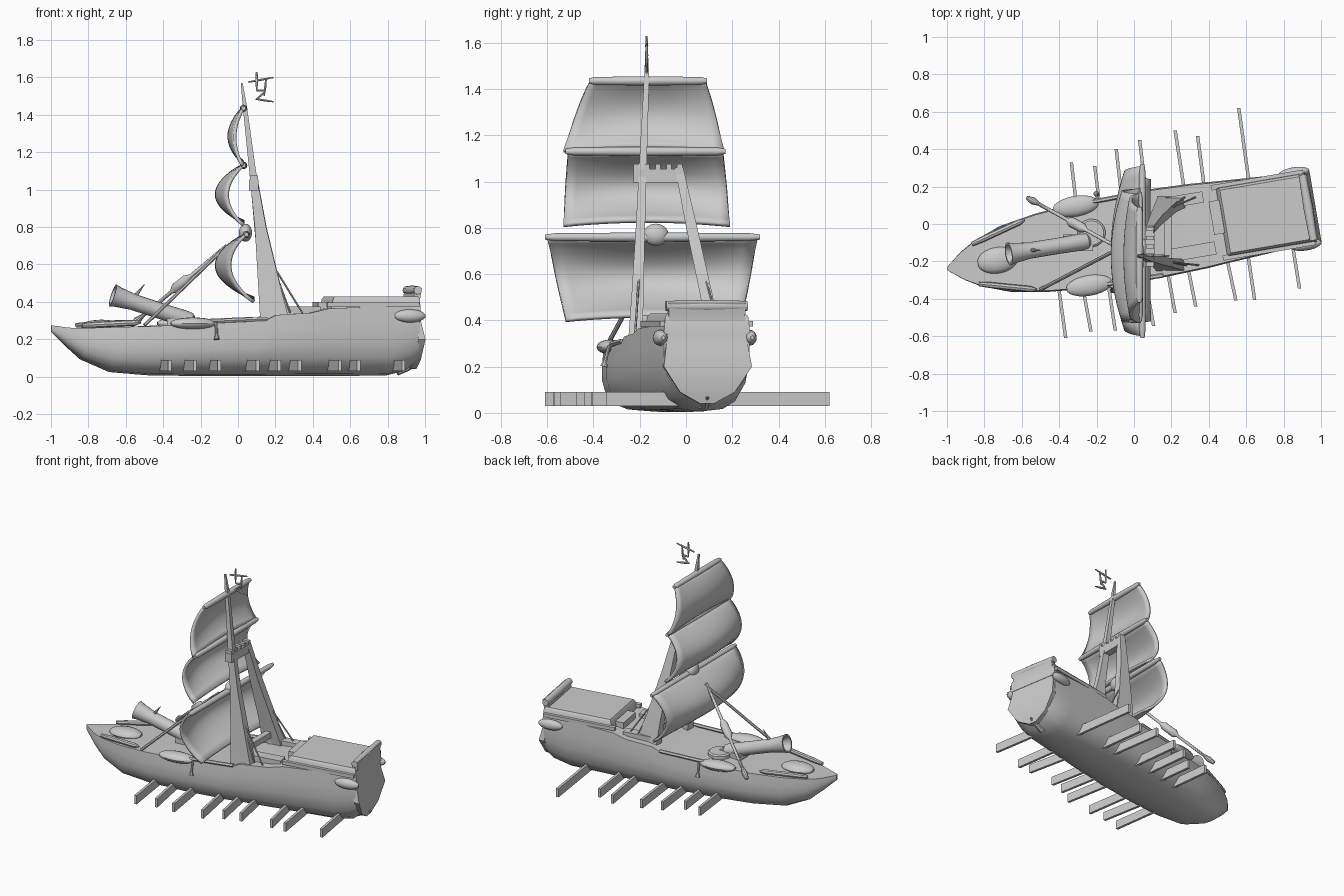
import bpy, bmesh, math
from mathutils import Matrix, Vector

if "Cube" in bpy.data.objects:
    bpy.data.objects.remove(bpy.data.objects["Cube"])

# Ship axis is turned slightly about z: local u runs bow to stern, v to the far side
SHIP = Matrix.Translation((0, -0.07, 0)) @ Matrix.Rotation(math.radians(9.65), 4, 'Z')
WORLD = Matrix.Identity(4)


def build(name, verts, faces, mat=WORLD, angle=35):
    me = bpy.data.meshes.new(name)
    me.from_pydata([mat @ Vector(v) for v in verts], [], faces)
    bm = bmesh.new()
    bm.from_mesh(me)
    bmesh.ops.recalc_face_normals(bm, faces=bm.faces)
    bm.to_mesh(me)
    bm.free()
    ob = bpy.data.objects.new(name, me)
    bpy.context.collection.objects.link(ob)
    bpy.ops.object.select_all(action='DESELECT')
    ob.select_set(True)
    bpy.context.view_layer.objects.active = ob
    bpy.ops.object.shade_smooth_by_angle(angle=math.radians(angle))
    return ob


def loft(name, rings, mat=WORLD):
    n = len(rings[0])
    verts = [p for r in rings for p in r]
    faces = [(i * n + j, i * n + (j + 1) % n, (i + 1) * n + (j + 1) % n, (i + 1) * n + j)
             for i in range(len(rings) - 1) for j in range(n)]
    faces += [tuple(range(n)), tuple(range(len(verts) - n, len(verts)))]
    return build(name, verts, faces, mat)


def rod(name, a, b, profile, mat=WORLD, n=12):
    """Round body from a to b; profile = (fraction along, radius) pairs."""
    a, b = Vector(a), Vector(b)
    q = (b - a).to_track_quat('Z', 'Y')
    rings = [[a + (b - a) * t + q @ Vector((r * math.cos(k * math.tau / n), r * math.sin(k * math.tau / n), 0))
              for k in range(n)] for t, r in profile]
    return loft(name, rings, mat)


def rect(z, x, y, hx, hy):
    return [(x - hx, y - hy, z), (x + hx, y - hy, z), (x + hx, y + hy, z), (x - hx, y + hy, z)]


def box(name, c, h, mat=WORLD):
    x, y, z = c
    return loft(name, [rect(z - h[2], x, y, h[0], h[1]), rect(z + h[2], x, y, h[0], h[1])], mat)


def blob(name, c, h, mat=WORLD):
    rings = []
    for i in range(1, 12):
        f = math.pi * i / 12
        rings.append([(c[0] - h[0] * math.cos(f), c[1] + h[1] * math.sin(f) * math.cos(k * math.tau / 16),
                       c[2] + h[2] * math.sin(f) * math.sin(k * math.tau / 16)) for k in range(16)])
    return loft(name, rings, mat)


# Hull: stations of (u, half width, keel z, deck z)
STATIONS = [(-1.014, .008, .24, .275), (-.93, .075, .16, .262), (-.85, .122, .09, .26), (-.7, .178, .025, .265),
            (-.5, .212, .008, .27), (-.25, .234, .004, .282), (.05, .24, .004, .296), (.13, .238, .004, .31),
            (.17, .237, .004, .33), (.36, .23, .004, .342), (.46, .222, .004, .365), (.8, .2, .006, .378),
            (.9, .193, .03, .382), (.955, .188, .075, .385)]
HALF = [(.97, 1), (1, .75), (1, .5), (.92, .28), (.75, .12), (.48, .03)]
rings = []
for u, w, k, t in STATIONS:
    side = [(u, w * a, k + (t - k) * b) for a, b in HALF]
    rings.append(side + [(u, 0, k)] + [(x, -y, z) for x, y, z in reversed(side)])
loft("hull", rings, SHIP)

# Stern castle with rim, and its front step
loft("stern_castle", [rect(.34, .715, 0, .245, .19), rect(.415, .72, 0, .235, .182),
                      rect(.43, .72, 0, .225, .17)], SHIP)
box("castle_step", (.46, .03, .37), (.035, .09, .03), SHIP)

# Curved transom board
TR = [(.04, .955, .03), (.09, .965, .12), (.2, .978, .193), (.3, .955, .178), (.38, .947, .165), (.44, .957, .168),
      (.475, .962, .17)]
loft("transom", [rect(z, x - .012, 0, .018, w) for z, x, w in TR], SHIP)
rod("transom_cap", (.945, -.178, .462), (.945, .178, .462), [(0, .022), (.5, .026), (1, .022)], SHIP)
rod("skeg", (.86, 0, .03), (.98, 0, .07), [(0, .025), (.5, .02), (1, .004)], SHIP, 8)

# Mirrored fittings: galleries, rails, small boats
for s, side in ((1, "far"), (-1, "near")):
    blob("stern_gallery_" + side, (.9, s * .195, .325), (.085, .03, .035), SHIP)
    rod("waist_rail_" + side, (-.32, s * .222, .29), (.12, s * .228, .31), [(0, .012), (1, .012)], SHIP, 6)
    rod("bow_rail_" + side, (-.86, s * .108, .275), (-.56, s * .19, .29),
        [(0, .012), (.2, .016), (.9, .016), (1, .006)], SHIP, 8)
    blob("side_boat_" + side, (-.28, s * .215, .285), (.125, .055, .032), SHIP)
    rod("davit_" + side, (-.16, s * .262, .2), (-.16, s * .24, .29), [(0, .016), (.3, .008), (1, .008)], SHIP, 8)
    box("castle_rail_" + side, (.7, s * .19, .385), (.25, .014, .012), SHIP)

# Deck details
blob("bow_hatch", (-.74, 0, .27), (.11, .07, .035), SHIP)
rod("round_hatch", (-.22, .06, .27), (-.22, .06, .31), [(0, .075), (.8, .075), (1, .065)], SHIP, 20)
box("near_locker", (.3, -.13, .35), (.12, .035, .025), SHIP)
box("far_locker", (.3, .15, .35), (.1, .03, .02), SHIP)

# Deck gun with flared hollow mouth
rod("deck_gun", (-.24, -.09, .295), (-.67, -.16, .435),
    [(0, .03), (.03, .042), (.1, .045), (.4, .043), (.75, .044), (.93, .054), (1, .062), (1, .05), (.75, .03)],
    n=20)
rod("gun_spike", (-.55, -.14, .43), (-.5, -.14, .495), [(0, .012), (1, .002)], n=8)
box("gun_carriage", (-.3, -.1, .29), (.08, .045, .025))

# Two-legged mast
loft("main_mast", [rect(*r) for r in [(.28, .2, -.22, .08, .032), (.5, .165, -.21, .058, .026),
     (.8, .12, -.197, .03, .02), (1.1, .078, -.185, .018, .016), (1.45, .036, -.17, .011, .011),
     (1.57, .02, -.17, .005, .005)]])
loft("mast_leg", [rect(*r) for r in [(.28, .21, .125, .08, .03), (.5, .17, .09, .055, .027),
     (.8, .12, .025, .033, .024), (1.06, .085, -.03, .02, .018)]])
box("mast_bridge", (.085, -.12, 1.025), (.025, .108, .03))
for i in range(5):
    box("bridge_tooth", (.085, -.215 + i * .047, 1.063), (.022, .011, .012))
box("mast_brace", (.18, -.05, .4), (.02, .16, .02))
blob("yard_block", (.04, -.13, .77), (.035, .055, .048))

# Shrouds behind the legs
for y0, y1 in ((-.2, -.22), (.07, .15)):
    for x0, x1 in ((.17, .28), (.16, .345)):
        rod("shroud", (x0, y0, .64), (x1, y1, .34), [(0, .005), (1, .005)], n=6)


# Billowing sails: rows of (z, left y, right y), bulge towards the bow
def sail(name, z1, z0, top, bottom, x1, x0, bulge, power):
    nu, nt = 16, 16
    verts, faces = [], []
    for i in range(nt + 1):
        t = i / nt
        k = t ** power
        left, right = top[0] + (bottom[0] - top[0]) * k, top[1] + (bottom[1] - top[1]) * k
        for j in range(nu + 1):
            f = j / nu
            s = 2 * f - 1
            x = x1 + (x0 - x1) * t - bulge * math.sin(math.pi * t) ** .8 * (.6 + .4 * (1 - s * s))
            verts.append((x, left + (right - left) * f, z1 + (z0 - z1) * t + .02 * t * t * (1 - s * s)))
    for i in range(nt):
        for j in range(nu):
            a = i * (nu + 1) + j
            faces.append((a, a + 1, a + nu + 2, a + nu + 1))
    ob = build(name, verts, faces, angle=60)
    m = ob.modifiers.new("thickness", 'SOLIDIFY')
    m.thickness, m.offset = .018, 0
    rod(name + "_yard", (x1, top[0] - .01, z1), (x1, top[1] + .01, z1),
        [(0, .011), (.05, .017), (.5, .02), (.95, .017), (1, .011)])


sail("upper_sail", 1.435, 1.13, (-.41, .08), (-.53, .165), .03, .025, .075, .8)
sail("middle_sail", 1.13, .81, (-.51, .16), (-.53, .19), .03, .03, .145, 1)
sail("lower_sail", .76, .4, (-.6, .31), (-.52, .24), .045, .085, .18, 1)

# Forestays with a pulley block
rod("far_stay", (-.06, -.14, .7), (-.57, .14, .275),
    [(0, .01), (.38, .01), (.42, .026), (.54, .028), (.58, .01), (.88, .01), (.94, .02), (1, .012)], n=10)
rod("near_stay", (-.06, -.12, .7), (-.5, -.35, .275), [(0, .01), (1, .01)], n=8)


# Flat oars: (root x, root y, tip x, tip y), root pushed inside the hull
OARS = [(-.4, -.36, -.365, -.61), (-.27, -.36, -.23, -.575), (-.135, -.34, -.1, -.57), (.06, -.3, .105, -.545),
        (.18, -.26, .22, -.475), (.29, -.24, .33, -.44), (.5, -.2, .545, -.41), (.61, -.17, .645, -.405),
        (.85, -.13, .885, -.345), (-.31, .12, -.335, .33), (-.19, .15, -.21, .31), (-.07, .18, -.095, .4),
        (.06, .2, .03, .45), (.26, .24, .22, .5), (.37, .24, .34, .47), (.61, .26, .56, .62)]
for i, (x0, y0, x1, y1) in enumerate(OARS):
    d = Vector((x1 - x0, y1 - y0)).normalized()
    x0, y0 = x0 - d.x * .12, y0 - d.y * .12
    loft("oar_%d" % (i + 1), [[(x - .009, y, .03), (x + .009, y, .03), (x + .009, y, .09), (x - .009, y, .09)]
                              for x, y in ((x0, y0), (x1, y1))])

# Pennant ornament at the masthead
PENNANT = [(.055, 1.575, .19, 1.6), (.1, 1.63, .1, 1.53), (.15, 1.59, .14, 1.5), (.1, 1.53, .15, 1.53),
           (.095, 1.485, .19, 1.47), (.14, 1.52, .1, 1.485)]
for x0, z0, x1, z1 in PENNANT:
    rod("pennant_bar", (x0, -.17, z0), (x1, -.17, z1), [(0, .005), (.5, .007), (1, .004)], n=6)
